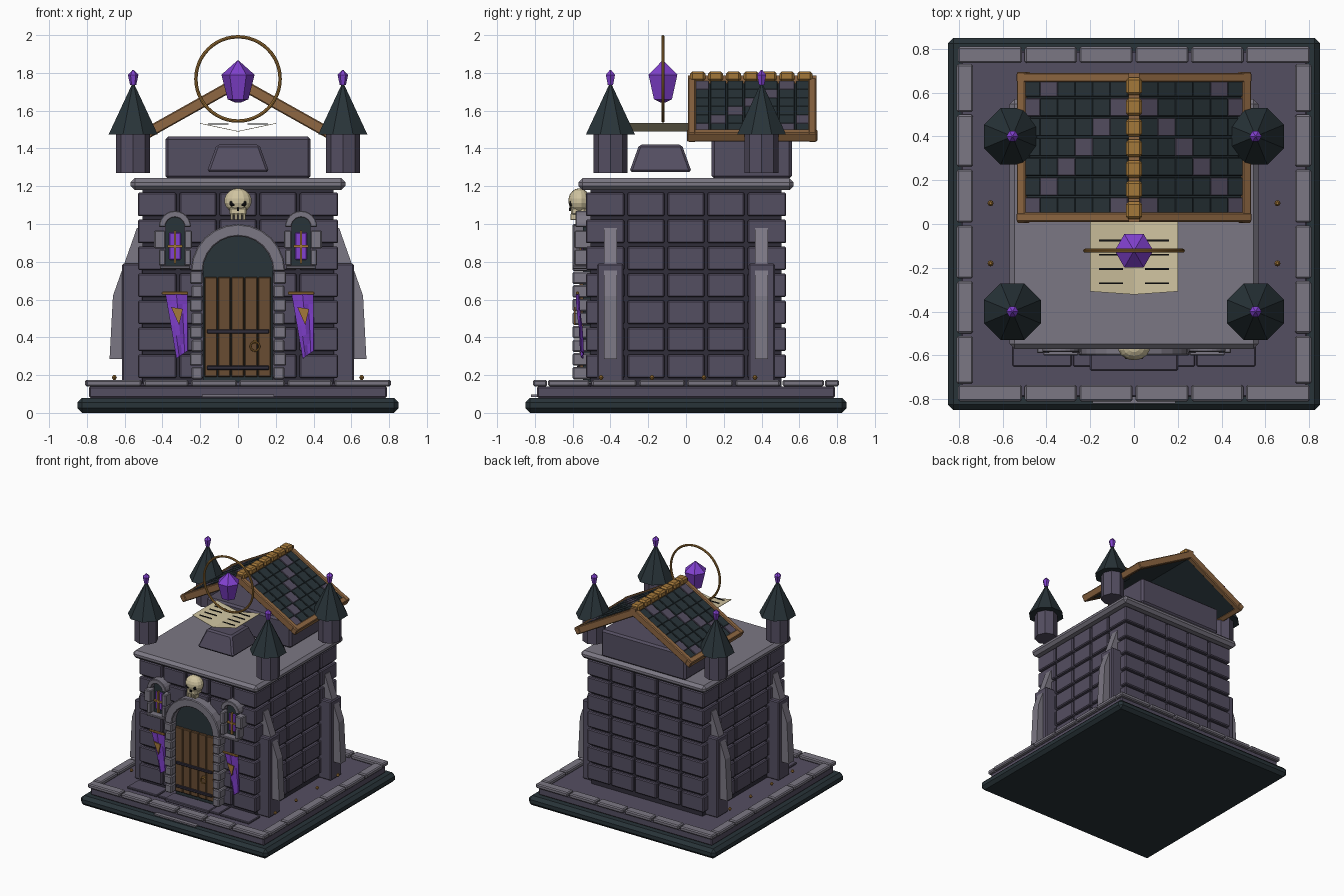
import bpy, bmesh, math
from mathutils import Matrix, Vector

old = bpy.data.objects.get("Cube")
if old:
    bpy.data.objects.remove(old, do_unlink=True)


def material(name, r, g, b):
    lin = [((c / 255 + 0.055) / 1.055) ** 2.4 for c in (r, g, b)] + [1]
    m = bpy.data.materials.new(name)
    m.use_nodes = True
    m.diffuse_color = lin
    m.node_tree.nodes["Principled BSDF"].inputs["Base Color"].default_value = lin
    return m


STONE = material("purple stone", 84, 78, 97)
TRIM = material("pale stone", 123, 119, 131)
MORTAR = material("dark mortar", 48, 45, 58)
SLATE = material("dark slate", 40, 51, 56)
GEM = material("violet", 130, 65, 208)
BONE = material("bone", 208, 196, 160)
DOOR = material("door wood", 104, 76, 50)
BEAM = material("beam wood", 142, 103, 66)
GOLD = material("old gold", 164, 120, 58)
BLACK = material("black", 18, 18, 20)


def finish(name, bm, mat, bevel=0, smooth=False):
    bmesh.ops.recalc_face_normals(bm, faces=bm.faces)
    me = bpy.data.meshes.new(name)
    bm.to_mesh(me)
    bm.free()
    me.materials.append(mat)
    ob = bpy.data.objects.new(name, me)
    bpy.context.collection.objects.link(ob)
    if bevel:
        mod = ob.modifiers.new("Bevel", "BEVEL")
        mod.width, mod.segments = bevel, 1
    if smooth:
        me.polygons.foreach_set("use_smooth", [True] * len(me.polygons))
    return ob


def boxes(name, mat, spans, bevel=0):
    """One object from spans (x0, x1, y0, y1, z0, z1)."""
    bm = bmesh.new()
    for x0, x1, y0, y1, z0, z1 in spans:
        mid = Vector((x0 + x1, y0 + y1, z0 + z1)) / 2
        size = Matrix.Diagonal((abs(x1 - x0), abs(y1 - y0), abs(z1 - z0), 1))
        bmesh.ops.create_cube(bm, size=1, matrix=Matrix.Translation(mid) @ size)
    return finish(name, bm, mat, bevel)


def prism(name, mat, pts, d0, d1, axis="y", bevel=0):
    """Extrude an outline: (x, z) along y, or (y, z)-free (x, z) section likewise."""
    bm = bmesh.new()
    face = bm.faces.new([bm.verts.new((a, d0, b)) for a, b in pts])
    out = bmesh.ops.extrude_face_region(bm, geom=[face])
    bmesh.ops.translate(bm, vec=(0, d1 - d0, 0),
                        verts=[v for v in out["geom"] if isinstance(v, bmesh.types.BMVert)])
    return finish(name, bm, mat, bevel)


def lathe(name, mat, profile, sides, loc, turn=0, bevel=0):
    bm = bmesh.new()
    rings = [[bm.verts.new((loc[0] + r * math.cos(turn + k * math.tau / sides),
                            loc[1] + r * math.sin(turn + k * math.tau / sides), z))
              for k in range(sides)] for r, z in profile]
    for lo, hi in zip(rings, rings[1:]):
        for k in range(sides):
            n = (k + 1) % sides
            bm.faces.new((lo[k], lo[n], hi[n], hi[k]))
    bm.faces.new(rings[0])
    bm.faces.new(rings[-1])
    return finish(name, bm, mat, bevel)


def arc(cx, cz, r, n=12):
    return [(cx + r * math.cos(math.pi * k / n), cz + r * math.sin(math.pi * k / n))
            for k in range(n + 1)]


def torus(name, mat, loc, major, minor, segs):
    bpy.ops.mesh.primitive_torus_add(major_segments=segs, minor_segments=8, major_radius=major,
                                     minor_radius=minor, location=loc, rotation=(math.pi / 2, 0, 0))
    ob = bpy.context.object
    ob.name = name
    ob.data.materials.append(mat)
    bpy.ops.object.shade_smooth_by_angle()


# Base, plinth and border paving
boxes("base_slab", SLATE, [(-.85, .85, -.85, .85, 0, .08)], .025)
boxes("plinth", STONE, [(-.79, .79, -.79, .79, .08, .14)], .008)
edges = (-.81, -.505, -.255, 0, .255, .505, .81)
paving = []
for a, b in zip(edges, edges[1:]):
    a, b = a + .006, b - .006
    for s in (-1, 1):
        paving.append((a, b, s * .735, s * .81, .14, .175))
        paving.append((s * .735, s * .81, max(a, -.73), min(b, .73), .14, .175))
boxes("border_paving", TRIM, paving, .008)
boxes("front_steps", STONE, [(a, a + .27, -.65, -.5, .14, .158) for a in (-.555, -.278, .008, .285)], .005)
boxes("door_step", STONE, [(-.2, .2, -.67, -.55, .14, .165)], .005)
boxes("entry_plate", TRIM, [(-.19, .19, -.82, -.78, .085, .097)])
for s in (-1, 1):
    for y in (-.45, -.18, .095, .365):
        lathe("floor_stud", GOLD, [(.006, .175), (.014, .187), (.006, .2)], 8, (s * .655, y))

# Block walls over a mortar core
boxes("wall_core", MORTAR, [(-.505, .505, -.505, .505, .14, 1.19)])
blocks = []
row, col = 1 / 7, .212
for j in range(7):
    z0, z1 = .175 + j * row + .009, .175 + (j + 1) * row - .009
    for i in range(5):
        a, b = -.53 + i * col, -.53 + (i + 1) * col
        a, b = a + (.008 if i else 0), b - (.008 if i < 4 else 0)
        for s in (-1, 1):
            blocks.append((a, b, s * .49, s * .53, z0, z1))
            blocks.append((s * .49, s * .53, a, b, z0, z1))
boxes("wall_blocks", STONE, blocks, .007)
boxes("cornice", TRIM, [(-.568, .568, -.57, .57, 1.18, 1.243)], .022)

# Buttresses on both sides
for s in (-1, 1):
    for y in (-.4, .4):
        boxes("buttress_block", STONE, [(s * .5, s * .615, y - .07, y + .07, .14, .79)], .008)
        prism("buttress_spur", TRIM, [(s * x, z) for x, z in
              ((.5, .285), (.68, .285), (.662, .62), (.535, .98), (.5, .98))], y - .034, y + .034)

# Doorway
arch_in = arc(0, .75, .185)
prism("door_arch", TRIM, arc(0, .75, .25) + arch_in[::-1], -.6, -.5, bevel=.006)
jambs = []
for s in (-1, 1):
    for j in range(8):
        w = .255 if j % 2 else .245
        jambs.append((s * .187, s * w, -.6, -.5, .178 + j * .072, .244 + j * .072))
boxes("door_jambs", TRIM, jambs, .007)
prism("door_tympanum", SLATE, [(-.185, .16), (.185, .16)] + arch_in, -.545, -.5)
boxes("door_planks", DOOR, [(-.178 + i * .0712, -.11 + i * .0712, -.565, -.54, .19, .72) for i in range(5)], .005)
boxes("door_bands", MORTAR, [(-.165, .165, -.577, -.56, z, z + .022) for z in (.228, .42)], .004)
boxes("door_latch", GOLD, [(.08, .1, -.58, -.56, .365, .385)])
torus("door_ring", GOLD, (.09, -.58, .352), .024, .005, 16)

# Windows and banners
for s in (-1, 1):
    cx = s * .334
    opening = arc(cx, .985, .05)
    prism("window_arch", TRIM, arc(cx, .985, .085) + opening[::-1], -.585, -.5, bevel=.004)
    prism("window_dark", SLATE, [(cx - .05, .775), (cx + .05, .775)] + opening, -.545, -.5)
    boxes("window_jambs", TRIM, [(cx + t * .05, cx + t * w, -.59, -.5, a, b) for t in (-1, 1)
                                 for a, b, w in ((.78, .865, .085), (.87, .965, .11 if t == s else .09))], .006)
    boxes("window_sill", TRIM, [(cx - .08, cx + .08, -.6, -.5, .762, .78)], .004)
    boxes("window_glass", GEM, [(cx - .032, cx + .032, -.553, -.54, .81, .955)], .006)
    boxes("window_bars", GOLD, [(cx - .006, cx + .006, -.565, -.54, .79, .965),
                                (cx - .04, cx + .04, -.565, -.54, .875, .888)])
    boxes("banner_rod", GOLD, [(cx - .07, cx + .07, -.582, -.566, .626, .642)], .004)
    bm = bmesh.new()
    cols, rows = 4, 6
    grid = []
    for j in range(rows + 1):
        t = j / rows
        left, right = cx - .05 + .058 * t, cx + .066
        grid.append([bm.verts.new((left + (right - left) * i / cols,
                                   -.578 + .028 * t + .008 * math.sin(i * 2 + t * 3),
                                   .628 - t * (.34 - .04 * i / cols))) for i in range(cols + 1)])
    for j in range(rows):
        for i in range(cols):
            bm.faces.new((grid[j][i], grid[j + 1][i], grid[j + 1][i + 1], grid[j][i + 1]))
    banner = finish("banner", bm, GEM)
    banner.modifiers.new("Thickness", "SOLIDIFY").thickness = .006
    prism("banner_emblem", GOLD, [(cx - .02, .56), (cx + .042, .55), (cx + .022, .465)], -.593, -.585)

# Skull over the door
bpy.ops.mesh.primitive_uv_sphere_add(segments=14, ring_count=9, radius=1, location=(0, -.565, 1.123))
skull = bpy.context.object
skull.name = "skull_cranium"
skull.scale = (.074, .058, .066)
skull.data.materials.append(BONE)
boxes("skull_jaw", BONE, [(-.046, .046, -.61, -.53, 1.045, 1.09)], .01)
boxes("skull_teeth", BONE, [(x - .008, x + .008, -.612, -.56, 1.02, 1.055) for x in (-.033, -.011, .011, .033)], .003)
boxes("skull_sockets", BLACK, [(x - .015, x + .015, -.617, -.59, 1.093, 1.125) for x in (-.029, .029)], .007)
boxes("skull_nose", BLACK, [(-.006, .006, -.62, -.6, 1.07, 1.088)])

# Corner turrets
for x in (-.555, .555):
    for y in (-.4, .4):
        lathe("turret_shaft", STONE, [(.09, 1.27), (.09, 1.48)], 8, (x, y))
        lathe("turret_roof", SLATE, [(.14, 1.475), (.004, 1.745)], 8, (x, y), math.pi / 8)
        lathe("turret_gem", GEM, [(.016, 1.735), (.028, 1.79), (.003, 1.816)], 6, (x, y))

# Rear roof: attic box, panels, tiles and timber frame
boxes("attic", STONE, [(-.385, .385, .135, .56, 1.24, 1.462)], .015)
pitch, ridge_z = math.atan(.56), 1.752


def slope_boxes(name, mat, parts, bevel=0):
    """Boxes laid on both slopes: (x0, x1) across, (y0, y1) along, (h0, h1) above the pitch."""
    bm = bmesh.new()
    for x0, x1, y0, y1, h0, h1 in parts:
        k = 1 / math.cos(pitch)
        for s in (-1, 1):
            place = Matrix.Translation((0, 0, ridge_z)) @ Matrix.Rotation(s * pitch, 4, "Y")
            place = place @ Matrix.Translation((s * k * (x0 + x1) / 2, (y0 + y1) / 2, (h0 + h1) / 2))
            place = place @ Matrix.Diagonal((k * (x1 - x0), y1 - y0, h1 - h0, 1))
            bmesh.ops.create_cube(bm, size=1, matrix=place)
    return finish(name, mat=mat, bm=bm, bevel=bevel)


slope_boxes("roof_panels", SLATE, [(0, .5, .03, .66, -.025, .005)])
tiles = {True: [], False: []}
for r in range(7):
    for c in range(6):
        y = .036 + r * .0905
        tiles[(r + c) % 5 == 0].append((.02 + c * .08, .1 + c * .08, y + .003, y + .086, 0, .02))
slope_boxes("roof_tiles", SLATE, tiles[False], .003)
slope_boxes("roof_pale_tiles", STONE, tiles[True], .003)
slope_boxes("roof_rake_beams", BEAM, [(0, .525, y, y + .042, -.03, .028) for y in (.01, .648)], .006)
slope_boxes("roof_eave_beams", BEAM, [(.485, .525, .005, .695, -.028, .026)], .006)
boxes("ridge_caps", GOLD, [(-.037, .037, .022 + i * .0945, .102 + i * .0945, 1.755, 1.808) for i in range(7)], .012)
boxes("ridge_beam", BEAM, [(-.025, .025, .01, .69, 1.73, 1.785)])

# Altar with open book, crystal and ring
lathe("altar", STONE, [(.165 * math.sqrt(2), 1.275), (.113 * math.sqrt(2), 1.42)], 4,
      (0, -.135), math.pi / 4, .012)
bm = bmesh.new()
spine = [bm.verts.new((0, y, 1.492)) for y in (-.322, .01)]
for s in (-1, 1):
    outer = [bm.verts.new((s * .2, y, 1.534)) for y in (-.308, .01)]
    bm.faces.new((spine[0], outer[0], outer[1], spine[1]))
finish("book_pages", bm, BONE).modifiers.new("Thickness", "SOLIDIFY").thickness = .003
boxes("book_lines", BLACK, [(s * .05, s * .16, y - .004, y + .004, 1.527, 1.532)
                            for s in (-1, 1) for y in (-.27, -.205, -.14, -.075)])
lathe("crystal", GEM, [(.012, 1.642), (.055, 1.66), (.088, 1.79), (.003, 1.866)], 6, (0, -.122))
torus("crystal_ring", GOLD, (0, -.122, 1.768), .223, .009, 48)
